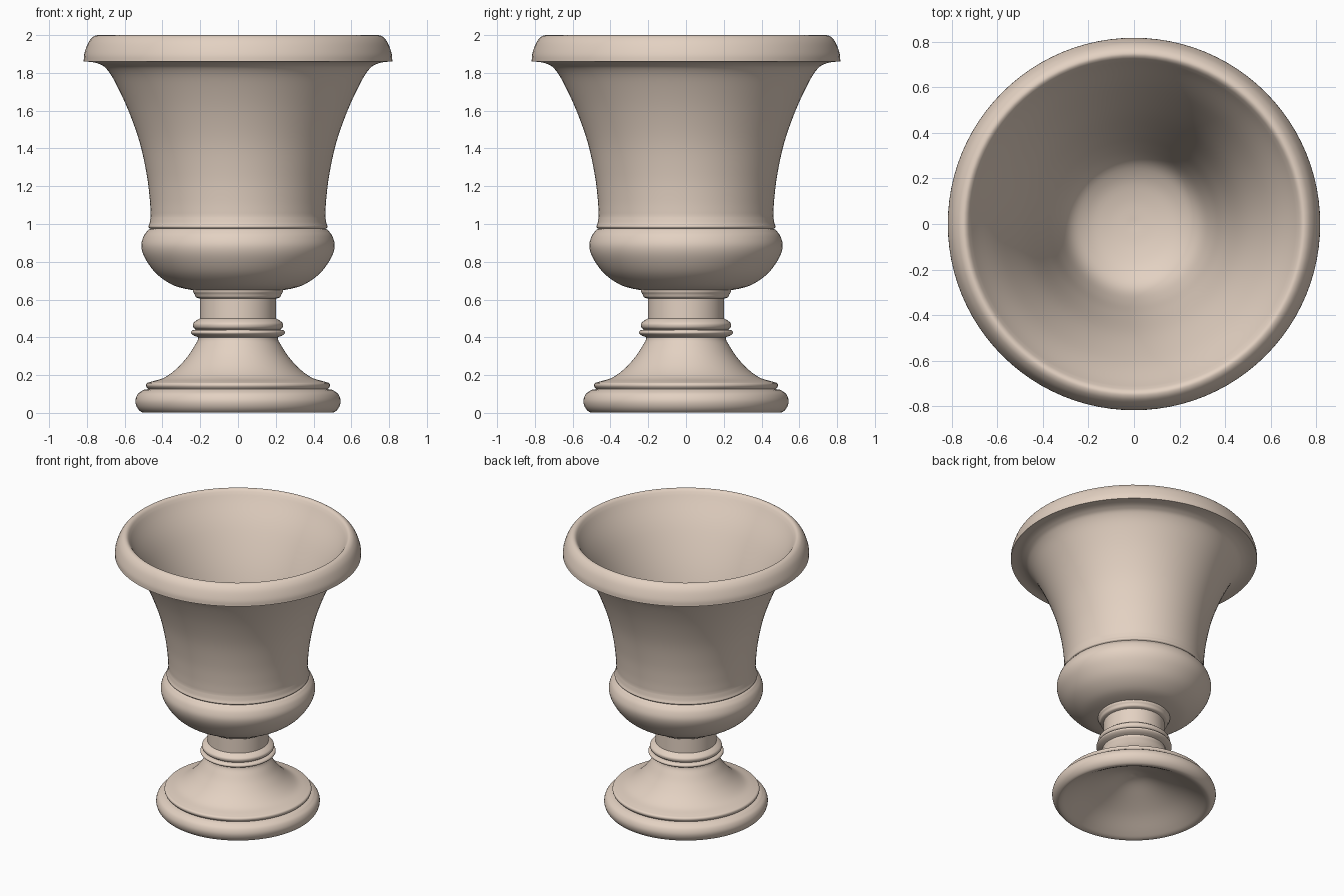
import bpy
import math
from mathutils import Vector

cube = bpy.data.objects.get("Cube")
if cube:
    bpy.data.objects.remove(cube, do_unlink=True)

SIDES = 96

stone = bpy.data.materials.new("pale_stone")
stone.use_nodes = True
STONE_COLOUR = (0.77, 0.64, 0.54, 1)
stone.diffuse_color = STONE_COLOUR
stone.node_tree.nodes["Principled BSDF"].inputs["Base Color"].default_value = STONE_COLOUR


def smooth_stroke(points, steps=5):
    """Run a Catmull-Rom curve through (radius, height) points."""
    p = [Vector(q) for q in points]
    if len(p) < 3:
        return p
    p = [2 * p[0] - p[1]] + p + [2 * p[-1] - p[-2]]
    out = []
    for a, b, c, d in zip(p, p[1:], p[2:], p[3:]):
        for i in range(steps):
            t = i / steps
            out.append(0.5 * (2 * b + (c - a) * t + (2 * a - 5 * b + 4 * c - d) * t**2
                              + (3 * b - a - 3 * c + d) * t**3))
    return out + [p[-2]]


def lathe(name, strokes):
    """Revolve smooth strokes, with corners where strokes meet."""
    profile = []
    for stroke in strokes:
        for q in smooth_stroke(stroke):
            if not profile or (q - profile[-1]).length > 1e-4:
                profile.append(q)
    verts, faces, rings = [], [], []
    for r, z in profile:
        count = SIDES if r > 1e-4 else 1
        rings.append([len(verts) + i for i in range(count)])
        for i in range(count):
            a = math.tau * i / SIDES
            verts.append((r * math.cos(a), r * math.sin(a), z))
    for low, high in zip(rings, rings[1:]):
        for i in range(SIDES):
            j = (i + 1) % SIDES
            quad = [low[i % len(low)], low[j % len(low)], high[j % len(high)], high[i % len(high)]]
            faces.append(list(dict.fromkeys(quad)))
    mesh = bpy.data.meshes.new(name)
    mesh.from_pydata(verts, [], faces)
    mesh.materials.append(stone)
    obj = bpy.data.objects.new(name, mesh)
    bpy.context.collection.objects.link(obj)
    bpy.ops.object.select_all(action="DESELECT")
    obj.select_set(True)
    bpy.context.view_layer.objects.active = obj
    bpy.ops.object.shade_smooth_by_angle(angle=math.radians(40))


# Foot: domed hollow underside, rounded plinth, fillet and flared slope
lathe("foot", [
    [(0, 0.215), (0.08, 0.2), (0.18, 0.16), (0.32, 0.095), (0.44, 0.025), (0.485, 0.003),
     (0.512, 0.005), (0.535, 0.03), (0.543, 0.065), (0.53, 0.1), (0.5, 0.122)],
    [(0.5, 0.122), (0.475, 0.126)],
    [(0.475, 0.126), (0.487, 0.142), (0.483, 0.157), (0.46, 0.165)],
    [(0.46, 0.165), (0.39, 0.187), (0.325, 0.234), (0.268, 0.297), (0.23, 0.355),
     (0.213, 0.385), (0.21, 0.405)],
])

# Stem: thin ring, bead, straight neck and collar
lathe("stem", [
    [(0.21, 0.4), (0.235, 0.41), (0.25, 0.423), (0.243, 0.436), (0.222, 0.441)],
    [(0.222, 0.441), (0.236, 0.453), (0.238, 0.472), (0.222, 0.488), (0.202, 0.5)],
    [(0.202, 0.5), (0.202, 0.605)],
    [(0.202, 0.605), (0.222, 0.612), (0.23, 0.628), (0.238, 0.642), (0.238, 0.66)],
])

# Bowl: rounded belly, narrow band, flared wall, heavy lip and inner hollow
lathe("bowl", [
    [(0.2, 0.65), (0.24, 0.65), (0.34, 0.675), (0.43, 0.735), (0.49, 0.815), (0.512, 0.88),
     (0.5, 0.935), (0.474, 0.97)],
    [(0.474, 0.97), (0.464, 0.975)],
    [(0.464, 0.975), (0.474, 0.985), (0.468, 1.005), (0.462, 1.04)],
    [(0.462, 1.04), (0.467, 1.13), (0.483, 1.26), (0.52, 1.43), (0.58, 1.6),
     (0.65, 1.75), (0.695, 1.82), (0.73, 1.845), (0.77, 1.857), (0.817, 1.86)],
    [(0.817, 1.86), (0.814, 1.9), (0.795, 1.955), (0.772, 1.987), (0.75, 1.999),
     (0.733, 1.994), (0.718, 1.975), (0.695, 1.935), (0.595, 1.76), (0.485, 1.5),
     (0.4, 1.2), (0.345, 0.98), (0.29, 0.84), (0.21, 0.775), (0.11, 0.745), (0, 0.735)],
])
